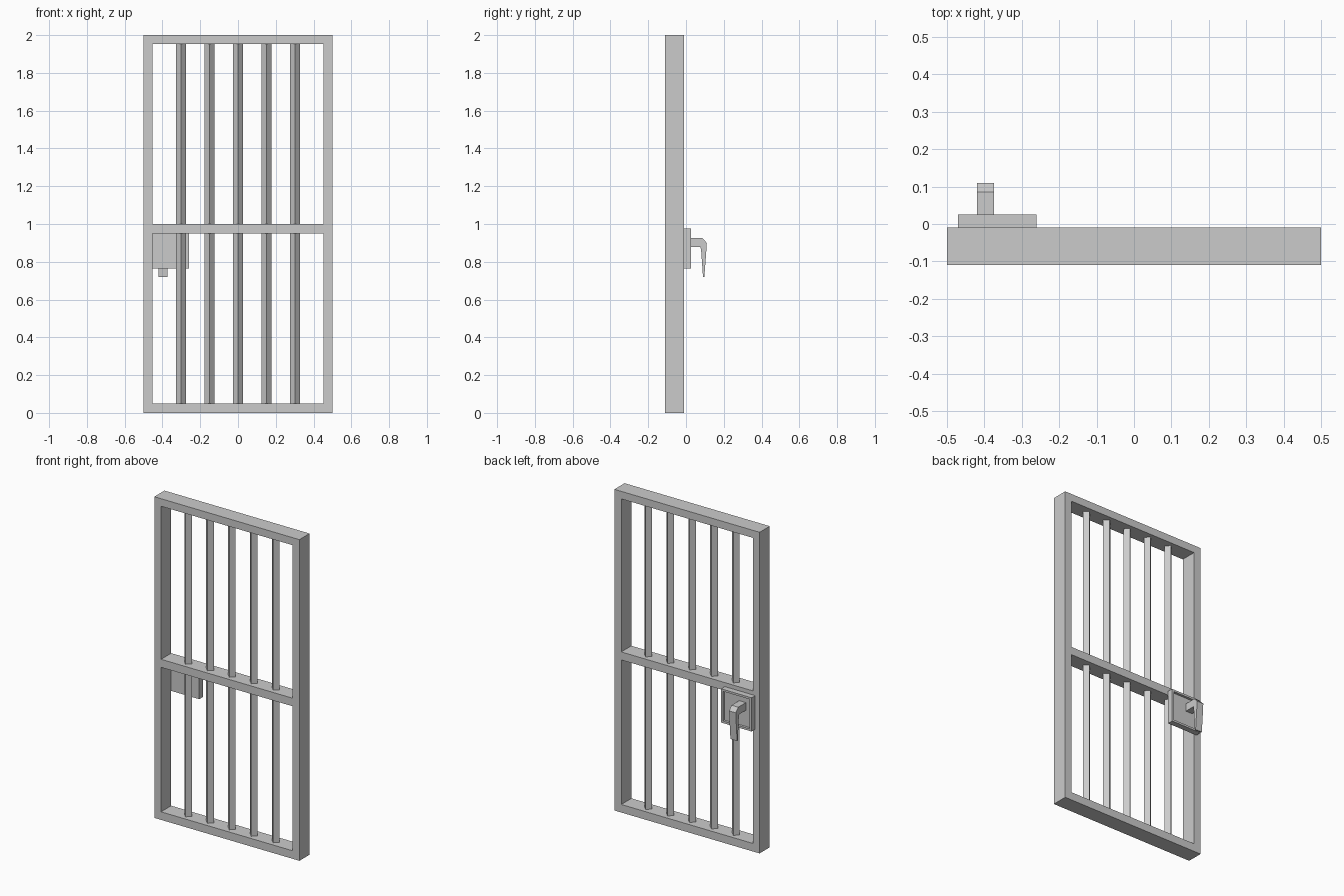
import bpy, bmesh, math
from mathutils import Vector

if "Cube" in bpy.data.objects:
    bpy.data.objects.remove(bpy.data.objects["Cube"], do_unlink=True)

steel = bpy.data.materials.new("grey_steel")
steel.use_nodes = True
colour = (0.6, 0.6, 0.6, 1)
steel.diffuse_color = colour
steel.node_tree.nodes["Principled BSDF"].inputs["Base Color"].default_value = colour


def finish(name, bm):
    bmesh.ops.recalc_face_normals(bm, faces=bm.faces[:])
    mesh = bpy.data.meshes.new(name)
    bm.to_mesh(mesh)
    bm.free()
    mesh.materials.append(steel)
    obj = bpy.data.objects.new(name, mesh)
    bpy.context.collection.objects.link(obj)
    return obj


def extrude(bm, faces, offset):
    made = bmesh.ops.extrude_face_region(bm, geom=faces)["geom"]
    verts = [g for g in made if isinstance(g, bmesh.types.BMVert)]
    bmesh.ops.translate(bm, verts=verts, vec=Vector(offset))


# Door frame: one sheet with two openings, thickened
FRONT, BACK = -0.11, -0.01
xs = [-0.5, -0.453, 0.453, 0.5]
zs = [0, 0.05, 0.95, 1.0, 1.953, 2.0]
bm = bmesh.new()
grid = [[bm.verts.new((x, FRONT, z)) for x in xs] for z in zs]
for row in range(len(zs) - 1):
    for col in range(len(xs) - 1):
        if col == 1 and row % 2 == 1:
            continue  # opening
        a, b = grid[row], grid[row + 1]
        bm.faces.new((a[col], a[col + 1], b[col + 1], b[col]))
extrude(bm, bm.faces[:], (0, BACK - FRONT, 0))
finish("door_frame", bm)

# Upright bars: four-sided, corner forward, ending inside the rails
for i in range(5):
    bm = bmesh.new()
    bmesh.ops.create_circle(bm, cap_ends=True, segments=4, radius=0.026)
    extrude(bm, bm.faces[:], (0, 0, 1.93))
    bar = finish(f"bar_{i + 1}", bm)
    bar.location = ((i - 2) * 0.151, (FRONT + BACK) / 2, 0.035)

# Lock plate: box with a sunken panel on the back
bm = bmesh.new()
bmesh.ops.create_cube(bm, size=1)
bmesh.ops.scale(bm, verts=bm.verts[:], vec=(0.21, 0.036, 0.21))
bmesh.ops.translate(bm, verts=bm.verts[:], vec=(-0.365, 0.008, 0.87))
panel = max(bm.faces, key=lambda f: f.calc_center_median().y)
bmesh.ops.inset_region(bm, faces=[panel], thickness=0.018)
extrude(bm, [panel], (0, -0.015, 0))
bmesh.ops.delete(bm, geom=[panel] if panel.is_valid else [], context='FACES')
finish("lock_plate", bm)

# Lever handle: side profile (y, z) drawn out across its width
profile = [(0.005, 0.926), (0.086, 0.926), (0.11, 0.9), (0.107, 0.85),
           (0.097, 0.72), (0.09, 0.72), (0.081, 0.85), (0.077, 0.878),
           (0.005, 0.878)]
bm = bmesh.new()
face = bm.faces.new([bm.verts.new((-0.42, y, z)) for y, z in profile])
extrude(bm, [face], (0.046, 0, 0))
finish("lever_handle", bm)
